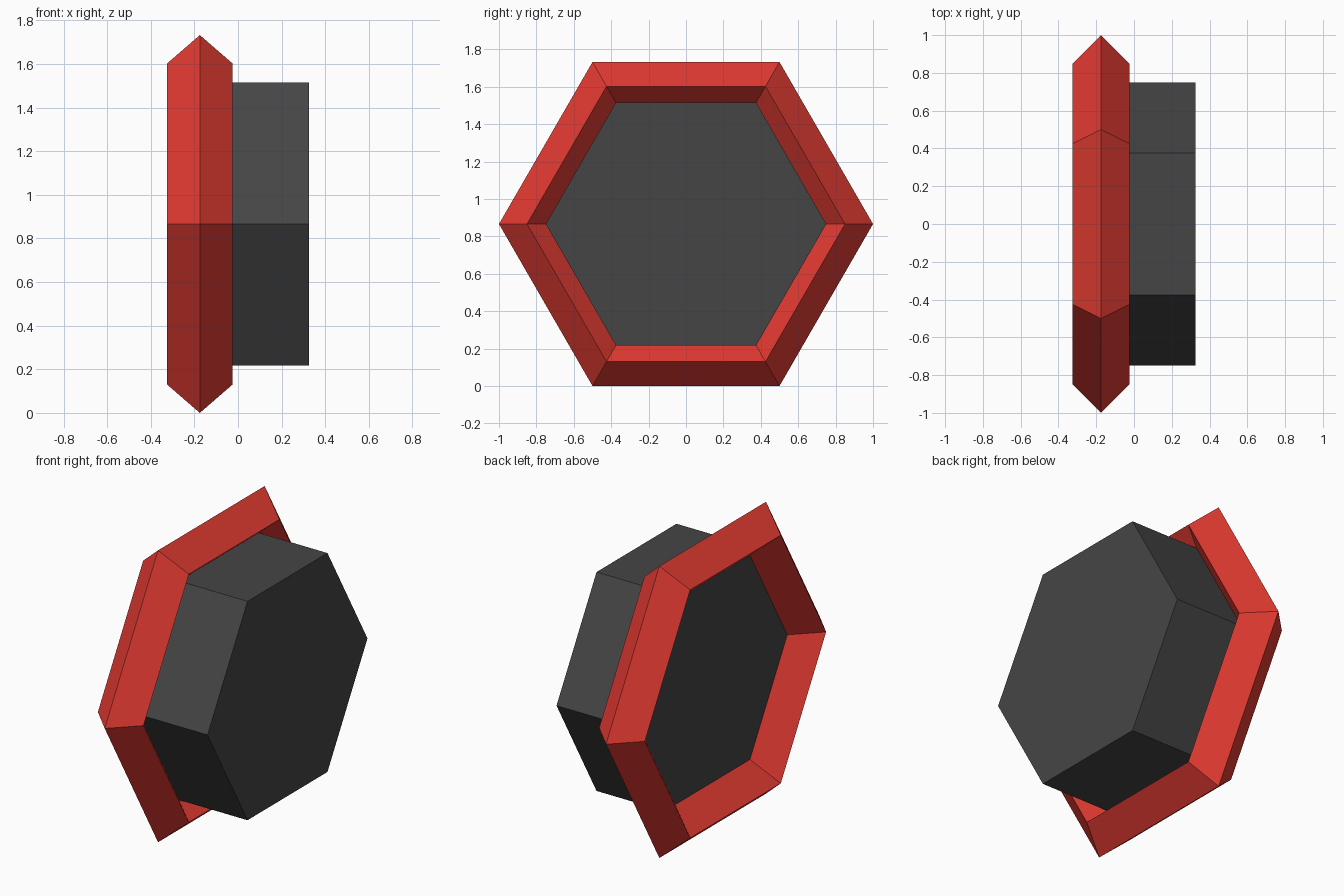
import bpy
import math

if "Cube" in bpy.data.objects:
    bpy.data.objects.remove(bpy.data.objects["Cube"])

HEIGHT = math.sin(math.radians(60))  # hexagon centre above the ground
RING_X = -0.175                      # plane of the ring


def paint(obj, name, color):
    mat = bpy.data.materials.new(name)
    mat.diffuse_color = (*color, 1)
    mat.use_nodes = True
    mat.node_tree.nodes["Principled BSDF"].inputs["Base Color"].default_value = mat.diffuse_color
    obj.data.materials.append(mat)


# Six-sided ring with a diamond cross-section, axis along x, corners at +-y
bpy.ops.mesh.primitive_torus_add(
    major_segments=6, minor_segments=4, major_radius=0.85, minor_radius=0.15,
    location=(RING_X, 0, HEIGHT), rotation=(math.pi / 2, 0, math.pi / 2))
ring = bpy.context.object
ring.name = "hex_ring"
paint(ring, "red", (0.75, 0.042, 0.031))

# Hexagonal body running from the ring plane outwards
depth = 0.5
bpy.ops.mesh.primitive_cylinder_add(
    vertices=6, radius=0.75, depth=depth,
    location=(RING_X + depth / 2, 0, HEIGHT), rotation=(0, math.pi / 2, 0))
body = bpy.context.object
body.name = "hex_body"
paint(body, "dark grey", (0.06, 0.06, 0.06))

# Flat faces throughout
for obj in (ring, body):
    for poly in obj.data.polygons:
        poly.use_smooth = False
